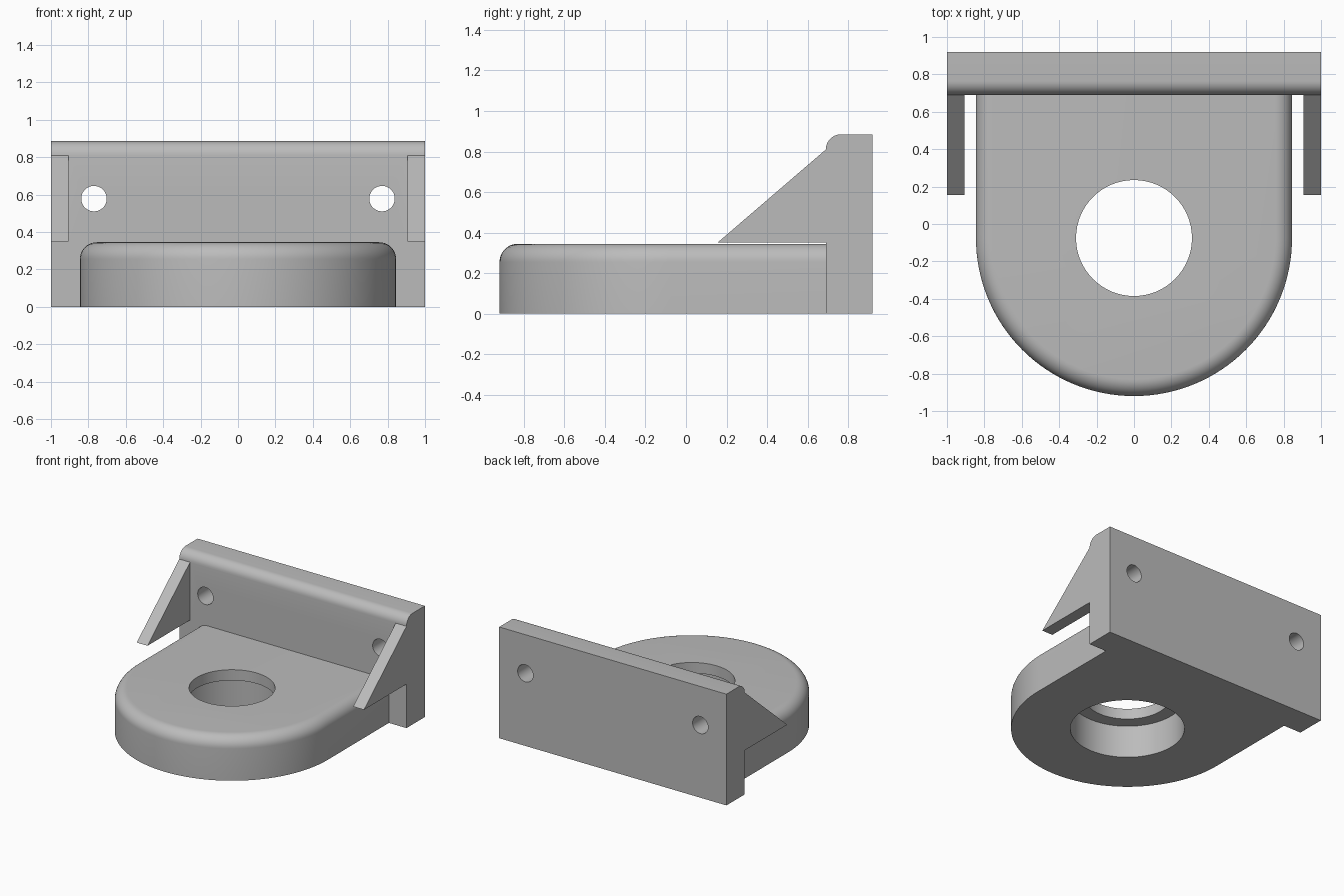
import bpy, bmesh, math
from mathutils import Vector

if "Cube" in bpy.data.objects:
    bpy.data.objects.remove(bpy.data.objects["Cube"])

grey = bpy.data.materials.new("plain grey")
grey.diffuse_color = (0.5, 0.5, 0.5, 1)
grey.use_nodes = True
grey.node_tree.nodes["Principled BSDF"].inputs["Base Color"].default_value = grey.diffuse_color


def make_object(name, bm):
    bmesh.ops.recalc_face_normals(bm, faces=bm.faces)
    mesh = bpy.data.meshes.new(name)
    bm.to_mesh(mesh)
    bm.free()
    mesh.materials.append(grey)
    obj = bpy.data.objects.new(name, mesh)
    bpy.context.collection.objects.link(obj)
    return obj


def loft(name, rings):
    """Closed solid through matching rings of points."""
    bm = bmesh.new()
    loops = [[bm.verts.new(p) for p in ring] for ring in rings]
    n = len(loops[0])
    for a, b in zip(loops, loops[1:]):
        for i in range(n):
            j = (i + 1) % n
            bm.faces.new((a[i], a[j], b[j], b[i]))
    bm.faces.new(loops[0][::-1])
    bm.faces.new(loops[-1])
    return make_object(name, bm)


def side_prism(name, profile, x0, x1):
    return loft(name, [[(x, y, z) for y, z in profile] for x in (x0, x1)])


def cylinder(name, centre, radius, depth, along_y=False):
    bm = bmesh.new()
    bmesh.ops.create_cone(bm, cap_ends=True, segments=64, radius1=radius,
                          radius2=radius, depth=depth)
    obj = make_object(name, bm)
    if along_y:
        obj.rotation_euler.x = math.pi / 2
    obj.location = Vector(centre)
    return obj


def combine(target, other, operation):
    mod = target.modifiers.new(operation, 'BOOLEAN')
    mod.object, mod.operation, mod.solver = other, operation, 'EXACT'
    bpy.context.view_layer.objects.active = target
    bpy.ops.object.modifier_apply(modifier=mod.name)
    bpy.data.objects.remove(other)


# Round-nosed base with a rounded top rim
CY, R, TOP, FILLET = -0.075, 0.845, 0.345, 0.09


def base_ring(inset, z):
    r = R - inset
    arc = [math.pi + math.pi * i / 64 for i in range(65)]
    pts = [(r * math.cos(a), CY + r * math.sin(a), z) for a in arc]
    return pts + [(r, 0.8, z), (-r, 0.8, z)]


rings = [base_ring(0, 0)]
for i in range(11):
    a = math.pi / 2 * i / 10
    rings.append(base_ring(FILLET * (1 - math.cos(a)), TOP - FILLET * (1 - math.sin(a))))
base = loft("base", rings)

# Stepped centre hole: narrow at the top, wide underneath
combine(base, cylinder("centre_hole", (0, CY, 0.2), 0.31, 1), 'DIFFERENCE')
combine(base, cylinder("lower_recess", (0, CY, 0.06), 0.415, 0.4), 'DIFFERENCE')

# Back wall with a rounded front top edge
profile = [(0.92, 0), (0.92, 0.885)]
for i in range(11):
    a = math.pi / 2 * (1 + i / 10)
    profile.append((0.765 + 0.075 * math.cos(a), 0.81 + 0.075 * math.sin(a)))
profile.append((0.69, 0))
bracket = side_prism("wall_bracket", profile, -1, 1)

# Triangular side gussets and screw holes
gusset = [(0.155, 0.35), (0.69, 0.81), (0.8, 0.81), (0.8, 0.35)]
for s in (-1, 1):
    combine(bracket, side_prism("gusset", gusset, s * 0.905, s), 'UNION')
    combine(bracket, cylinder("screw_hole", (s * 0.77, 0.8, 0.578), 0.068, 0.6, True),
            'DIFFERENCE')
combine(bracket, base, 'UNION')

# Merge flat areas, then smooth the curved ones
bm = bmesh.new()
bm.from_mesh(bracket.data)
bmesh.ops.remove_doubles(bm, verts=bm.verts, dist=0.0001)
bmesh.ops.dissolve_limit(bm, angle_limit=math.radians(0.3), verts=bm.verts, edges=bm.edges)
bm.to_mesh(bracket.data)
bm.free()
bpy.ops.object.select_all(action='DESELECT')
bracket.select_set(True)
bpy.context.view_layer.objects.active = bracket
bpy.ops.object.shade_smooth_by_angle(angle=math.radians(30))
